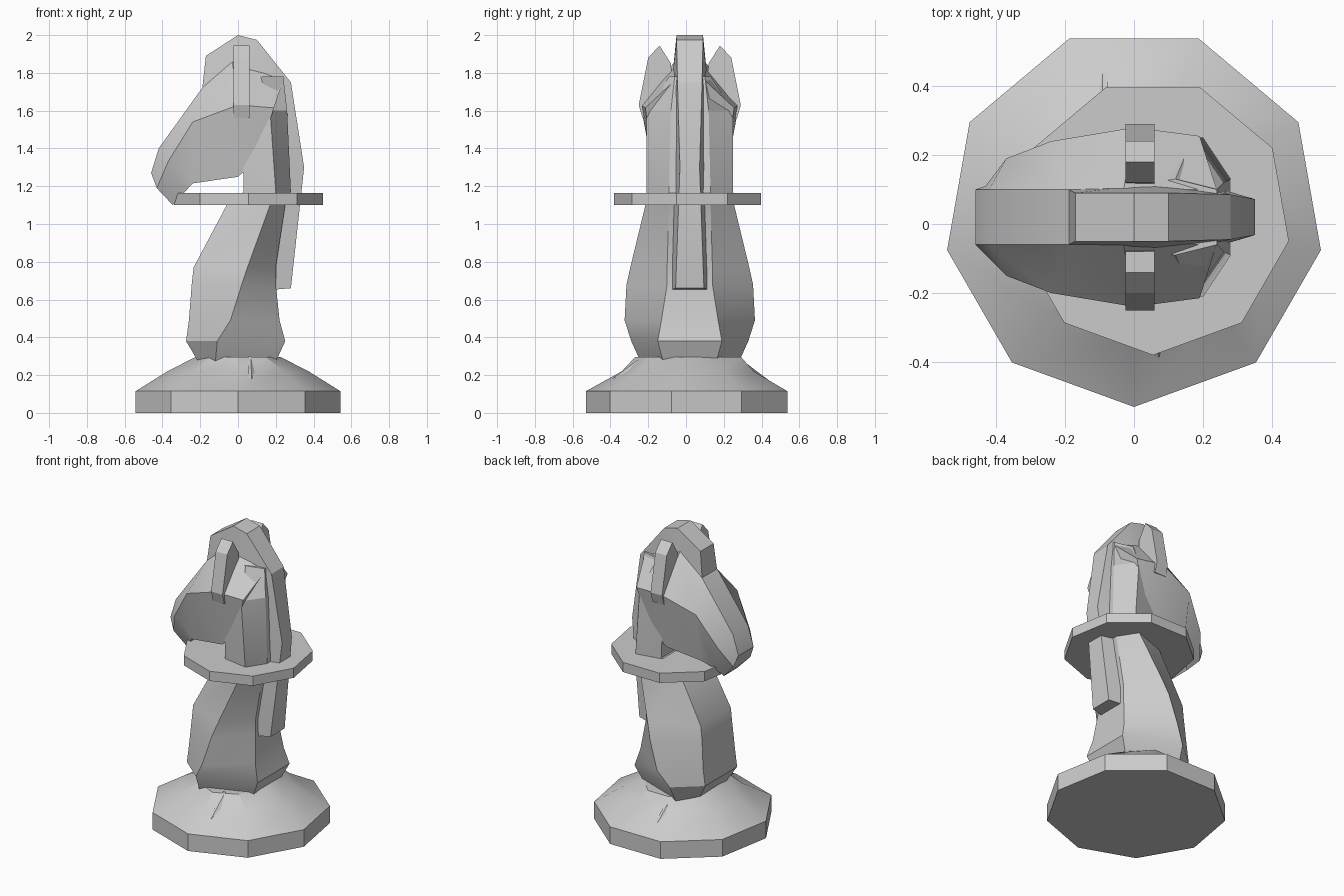
import bpy, bmesh, math

if "Cube" in bpy.data.objects:
    bpy.data.objects.remove(bpy.data.objects["Cube"], do_unlink=True)

grey = bpy.data.materials.new("stone_grey")
grey.use_nodes = True
grey.diffuse_color = (0.6, 0.6, 0.6, 1)
grey.node_tree.nodes["Principled BSDF"].inputs["Base Color"].default_value = (0.6, 0.6, 0.6, 1)

MID = 0.02  # y of the piece's mirror plane


def loft(name, rings):
    """Skin a list of equal-length closed rings and cap both ends."""
    bm = bmesh.new()
    rows = [[bm.verts.new(p) for p in ring] for ring in rings]
    for a, b in zip(rows, rows[1:]):
        for i in range(len(a)):
            j = (i + 1) % len(a)
            bm.faces.new((a[i], a[j], b[j], b[i]))
    bm.faces.new(rows[0])
    bm.faces.new(rows[-1])
    bmesh.ops.recalc_face_normals(bm, faces=bm.faces)
    mesh = bpy.data.meshes.new(name)
    bm.to_mesh(mesh)
    bm.free()
    mesh.materials.append(grey)
    obj = bpy.data.objects.new(name, mesh)
    bpy.context.collection.objects.link(obj)
    bpy.ops.object.select_all(action='DESELECT')
    obj.select_set(True)
    bpy.context.view_layer.objects.active = obj
    bpy.ops.object.shade_smooth_by_angle(angle=math.radians(25))
    return obj


def nonagon(cx, rx, ry, z):
    angles = [math.radians(-90 + 40 * i) for i in range(9)]
    return [(cx + rx * math.cos(a), MID + ry * math.sin(a), z) for a in angles]


def mirrored(points):
    """Ring from (x, half width, z) points, closed by its mirror image."""
    return ([(x, MID - w, z) for x, w, z in points]
            + [(x, MID + w, z) for x, w, z in reversed(points)])


# Nine-sided foot with a sloped upper part
loft("base", [nonagon(0, 0.55, 0.55, 0), nonagon(0, 0.55, 0.55, 0.115),
              nonagon(0, 0.38, 0.36, 0.22), nonagon(0, 0.23, 0.29, 0.295)])

# Collar plate round the neck
loft("collar", [nonagon(0.055, 0.4, 0.4, z) for z in (1.1, 1.165)])

# Neck: height, then x and half width of chest, flank and nape
neck = [
    (0.27, -0.21, 0.14, -0.12, 0.26, 0.20, 0.14),
    (0.38, -0.275, 0.17, -0.11, 0.31, 0.25, 0.17),
    (0.49, -0.26, 0.17, -0.04, 0.345, 0.22, 0.15),
    (0.68, -0.245, 0.16, 0.02, 0.335, 0.20, 0.12),
    (0.77, -0.235, 0.16, 0.05, 0.315, 0.20, 0.12),
    (1.10, -0.06, 0.15, 0.17, 0.235, 0.25, 0.11),
    (1.17, 0.03, 0.20, 0.20, 0.23, 0.28, 0.11),
    (1.60, 0.02, 0.19, 0.17, 0.23, 0.26, 0.10),
    (1.78, -0.03, 0.09, 0.12, 0.11, 0.24, 0.08),
]
loft("neck", [mirrored([(xf, wf, z), (xs, ws, z), (xb, wb, z)])
              for z, xf, wf, xs, ws, xb, wb in neck])

# Head, from muzzle to back of cheek: brow, cheek edge and jaw points
head = [
    [(-0.46, 0.08, 1.27), (-0.43, 0.09, 1.19), (-0.345, 0.07, 1.1)],
    [(-0.42, 0.08, 1.40), (-0.37, 0.17, 1.33), (-0.29, 0.11, 1.16)],
    [(-0.19, 0.08, 1.72), (-0.24, 0.22, 1.54), (-0.24, 0.17, 1.215)],
    [(-0.03, 0.08, 1.86), (0.0, 0.26, 1.63), (0.0, 0.19, 1.25)],
    [(0.24, 0.08, 1.76), (0.19, 0.235, 1.615), (0.11, 0.20, 1.35)],
]
loft("head", [mirrored(section) for section in head])

# Mane strip: inner x, inner z, outer x, outer z, inner and outer half widths
mane = [
    (-0.19, 1.71, -0.17, 1.89, 0.08, 0.07),
    (0.0, 1.80, 0.0, 2.0, 0.09, 0.07),
    (0.06, 1.80, 0.10, 1.975, 0.09, 0.07),
    (0.17, 1.66, 0.28, 1.75, 0.09, 0.065),
    (0.22, 1.28, 0.35, 1.30, 0.09, 0.052),
    (0.16, 0.65, 0.28, 0.66, 0.10, 0.075),
]
loft("mane", [mirrored([(xi, wi, zi), (xo, wo, zo)])
              for xi, zi, xo, zo, wi, wo in mane])

# Pair of ears, and a thin fin on each side of the foot
ear = [(0.08, 1.60), (0.25, 1.56), (0.27, 1.63), (0.22, 1.88), (0.16, 1.945), (0.10, 1.85)]
for side, label in ((1, "back"), (-1, "front")):
    low, high = -0.025, 0.06
    loft(label + "_ear", [[(x, MID + side * w, z) for w, z in ear] for x in (low, high)])
    fin = [(-0.085, 0.455, 0.145), (-0.10, 0.33, 0.22), (-0.08, 0.25, 0.30)]
    loft(label + "_fin", [[(-side * (abs(x) + dx) + (0.02 if side < 0 else 0) * -1, MID + side * y, z)
                           for x, y, z in fin] for dx in (-0.008, 0.008)])
